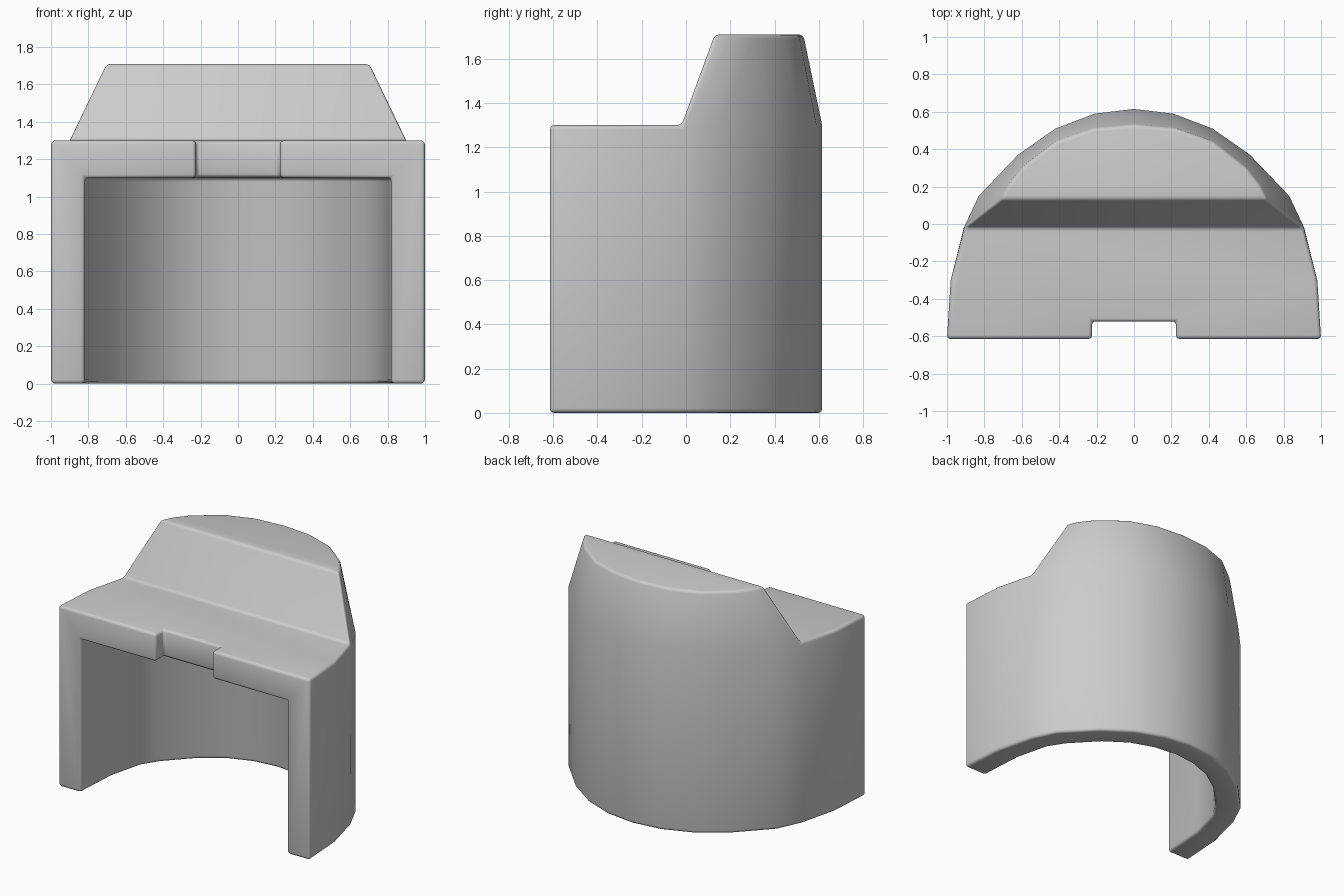
import bpy, bmesh

if "Cube" in bpy.data.objects:
    bpy.data.objects.remove(bpy.data.objects["Cube"])

DESK, CEIL, TOP = 1.30, 1.10, 1.71      # heights
FRONT, NOTCH_X, NOTCH_Y = -0.615, 0.225, -0.52


def mirrored(half):
    """Right half profile, front to back centre, mirrored to the left."""
    return half + [(-x, y) for x, y in reversed(half[:-1])]


outer = mirrored([(1, FRONT), (.98, -.3), (.91, -.02), (.83, .15), (.62, .37),
                  (.42, .51), (.21, .59), (0, .615)])
inner = mirrored([(.82, FRONT), (.80, -.28), (.74, -.04), (.67, .07), (.50, .25),
                  (.34, .36), (.17, .42), (0, .44)])
crown = mirrored([(.71, .13), (.67, .21), (.60, .30), (.42, .44), (.22, .51), (0, .53)])

bm = bmesh.new()


def ring(points, z):
    return [bm.verts.new((x, y, z)) for x, y in points]


def strip(a, b):
    for i in range(len(a) - 1):
        bm.faces.new((a[i], a[i + 1], b[i + 1], b[i]))


notch = [(-NOTCH_X, FRONT), (-NOTCH_X, NOTCH_Y), (NOTCH_X, NOTCH_Y), (NOTCH_X, FRONT)]
out_low, out_desk = ring(outer, 0), ring(outer, DESK)
in_low, in_ceil = ring(inner, 0), ring(inner, CEIL)
top = ring(crown, TOP)
n_low, n_high = ring(notch, CEIL), ring(notch, DESK)

# Curved shell: outside, inside and foot
strip(out_low, out_desk)
strip(in_low, in_ceil)
strip(out_low, in_low)
# Raised back: tapered wall, sloping front and flat top
strip(out_desk[2:-2], top)
bm.faces.new((out_desk[2], out_desk[-3], top[-1], top[0]))
bm.faces.new(top)
# Desk top and ceiling, both with the front notch
bm.faces.new(out_desk[:3] + out_desk[-3:] + n_high)
bm.faces.new(in_ceil + n_low)
strip(n_low, n_high)
# Front frame, right and left of the notch
for i, k in ((0, 3), (-1, 0)):
    bm.faces.new((out_low[i], in_low[i], in_ceil[i], n_low[k], n_high[k], out_desk[i]))

bmesh.ops.recalc_face_normals(bm, faces=bm.faces)
mesh = bpy.data.meshes.new("curved_desk")
bm.to_mesh(mesh)
bm.free()
desk = bpy.data.objects.new("curved_desk", mesh)
bpy.context.collection.objects.link(desk)

# Plain grey finish
grey = bpy.data.materials.new("light grey")
grey.diffuse_color = (0.6, 0.6, 0.6, 1)
grey.use_nodes = True
grey.node_tree.nodes["Principled BSDF"].inputs["Base Color"].default_value = grey.diffuse_color
mesh.materials.append(grey)

# Softly rounded edges
bevel = desk.modifiers.new("rounded_edges", 'BEVEL')
bevel.width = 0.02
bevel.segments = 3
bevel.limit_method = 'ANGLE'
bevel.angle_limit = 0.65
mesh.shade_smooth()
